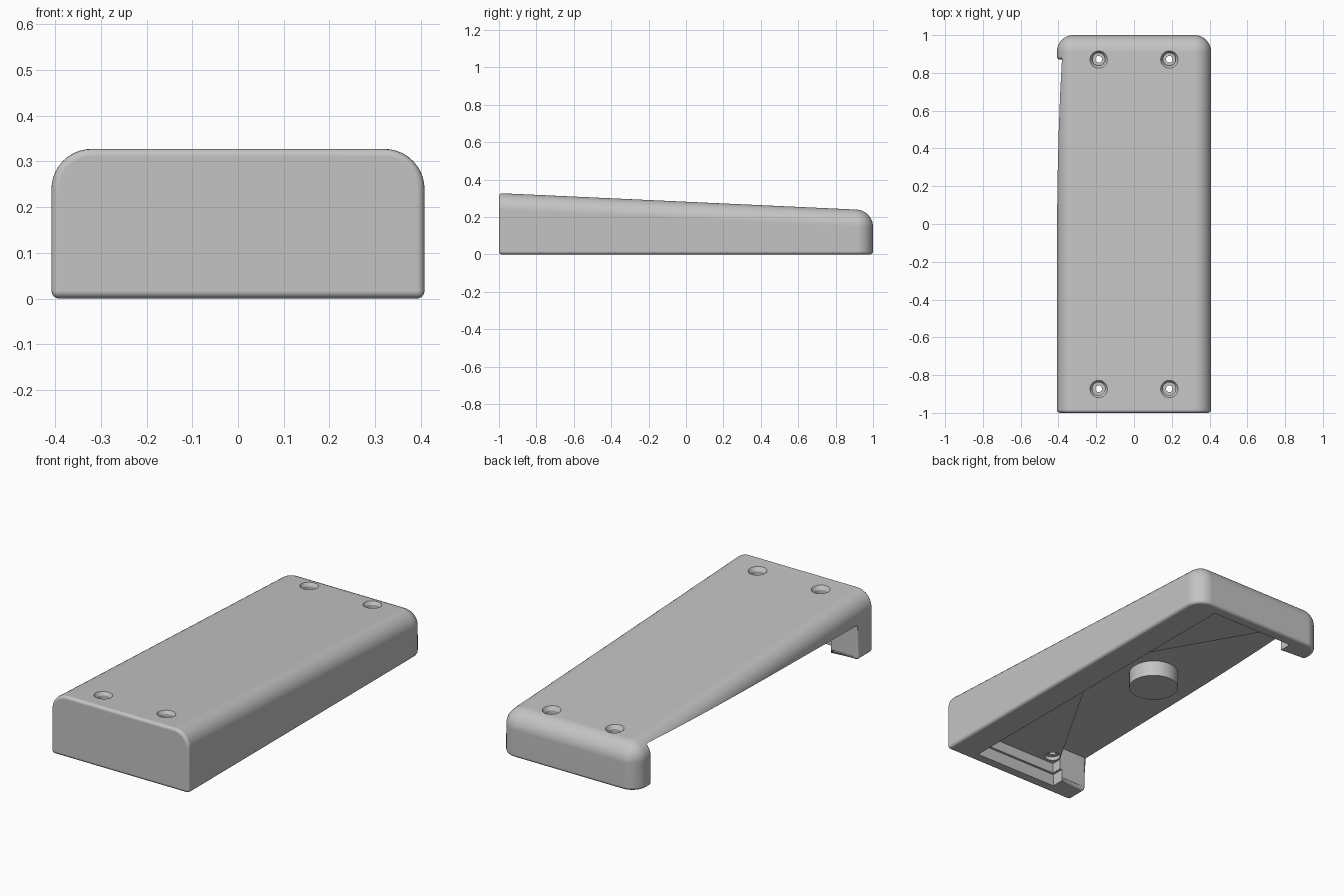
import bpy, bmesh, math

cube = bpy.data.objects.get("Cube")
if cube:
    bpy.data.objects.remove(cube, do_unlink=True)

grey = bpy.data.materials.new("plain grey")
grey.use_nodes = True
colour = (0.55, 0.55, 0.55, 1)
grey.diffuse_color = colour
grey.node_tree.nodes["Principled BSDF"].inputs["Base Color"].default_value = colour

HALF_W = 0.408


def roof(y):
    return 0.282 - 0.046 * y


def make_object(name, bm):
    bmesh.ops.recalc_face_normals(bm, faces=bm.faces)
    mesh = bpy.data.meshes.new(name)
    bm.to_mesh(mesh)
    bm.free()
    obj = bpy.data.objects.new(name, mesh)
    bpy.context.collection.objects.link(obj)
    mesh.materials.append(grey)
    return obj


def prism(name, outline, z0, z1, tilt=0):
    bm = bmesh.new()
    face = bm.faces.new([bm.verts.new((x, y, z0)) for x, y in outline])
    top = bmesh.ops.extrude_face_region(bm, geom=[face])["geom"]
    for v in top:
        if isinstance(v, bmesh.types.BMVert):
            v.co.z = z1 + tilt * v.co.y
    return make_object(name, bm)


def block(name, x, y, z0, z1):
    return prism(name, [(-x, -y), (x, -y), (x, y), (-x, y)], z0, z1)


def disc(name, x, y, r0, r1, z0, z1, sides=32):
    bm = bmesh.new()
    bmesh.ops.create_cone(bm, cap_ends=True, segments=sides, radius1=r0, radius2=r1, depth=z1 - z0)
    bmesh.ops.translate(bm, verts=bm.verts, vec=(x, y, (z0 + z1) / 2))
    return make_object(name, bm)


def smooth(obj):
    bpy.ops.object.select_all(action='DESELECT')
    obj.select_set(True)
    bpy.context.view_layer.objects.active = obj
    bpy.ops.object.shade_smooth_by_angle(angle=math.radians(30))
    mod = obj.modifiers.new("flat_face_normals", 'WEIGHTED_NORMAL')
    mod.keep_sharp = True


def cut(obj, cutter):
    bpy.context.view_layer.objects.active = obj
    mod = obj.modifiers.new("cut", 'BOOLEAN')
    mod.operation, mod.solver, mod.object = 'DIFFERENCE', 'EXACT', cutter
    bpy.ops.object.modifier_apply(modifier=mod.name)
    bpy.data.objects.remove(cutter, do_unlink=True)


# Sloped housing with wide rounding on the sides and back
bm = bmesh.new()
bmesh.ops.create_cube(bm, size=2)
for v in bm.verts:
    v.co.x *= HALF_W
    v.co.z = roof(v.co.y) if v.co.z > 0 else 0


def wide_edge(e):
    a, b = (v.co for v in e.verts)
    both_back = min(a.y, b.y) > 0.5
    along_side = abs(a.y - b.y) > 1
    both_top = min(a.z, b.z) > 0.1
    upright = abs(a.z - b.z) > 0.1
    return (both_top and (along_side or both_back)) or (upright and both_back)


bmesh.ops.bevel(bm, geom=[e for e in bm.edges if wide_edge(e)], offset=0.088,
                segments=10, profile=0.5, affect='EDGES')
housing = make_object("housing", bm)

# Flared opening that runs out through one side
half = [(-0.6, -0.87), (-0.235, -0.87), (0.25, -0.03)]
outline = half + [(x, -y) for x, y in reversed(half)]
cut(housing, prism("opening_cutter", outline, -0.1, 0.2035, tilt=0.0155))


# Fine rounding on the outer rim and on the ends of the open side
def fine_edge(e):
    points = [v.co for v in e.verts]
    outer = all(abs(p.y) > 0.865 for p in points) or all(p.x > 0.4 for p in points)
    return outer and e.is_convex and e.calc_face_angle(0) > math.radians(40)


bm = bmesh.new()
bm.from_mesh(housing.data)
bmesh.ops.bevel(bm, geom=[e for e in bm.edges if fine_edge(e)], offset=0.017,
                segments=4, profile=0.5, affect='EDGES')
bm.to_mesh(housing.data)
bm.free()

# Stepped shallow pocket under the whole base
cut(housing, block("cover_recess_cutter", 0.25, 0.94, -0.1, 0.065))
cut(housing, block("pocket_cutter", 0.237, 0.927, -0.1, 0.12))

# Four screw holes with a flared lip, recessed from above and below
for sx in (-1, 1):
    for sy in (-1, 1):
        x, y = sx * 0.187, sy * 0.872
        lip = roof(y) - 0.018
        for r0, r1, z0, z1 in ((0.034, 0.058, lip, lip + 0.036), (0.034, 0.034, 0.2, lip + 0.01),
                               (0.04, 0.04, 0.08, 0.14), (0.018, 0.018, 0.08, 0.4)):
            cut(housing, disc("hole_cutter", x, y, r0, r1, z0, z1))
smooth(housing)

# Round stud hanging from the ceiling of the opening
smooth(disc("ceiling_stud", -0.131, 0, 0.125, 0.125, 0.12, 0.215, 48))
